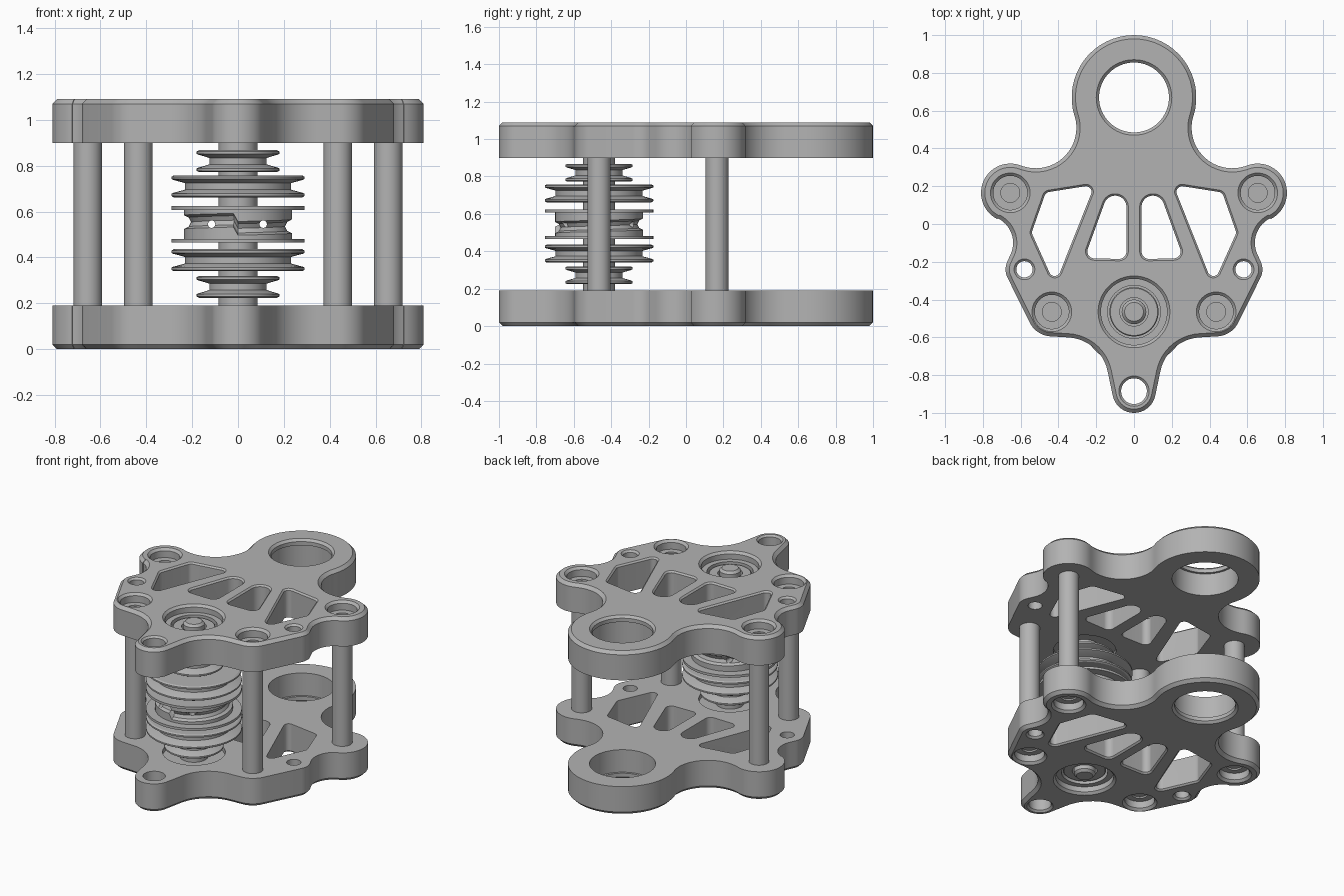
import bpy, bmesh
from math import sin, cos, pi, atan2, asin, hypot, ceil, radians
from mathutils import Matrix

cube = bpy.data.objects.get("Cube")
if cube:
    bpy.data.objects.remove(cube, do_unlink=True)

grey = bpy.data.materials.new("plain_grey")
grey.use_nodes = True
GREY = (0.45, 0.45, 0.45, 1)
grey.diffuse_color = GREY
grey.node_tree.nodes["Principled BSDF"].inputs["Base Color"].default_value = GREY

HEIGHT, THICK = 1.09, 0.19
AXLE_Y = -0.465


def belt(circles, offset=0.0):
    """Outline running tangent round circles (x, y, r); negative r curves inward."""
    n = len(circles)
    heads = []
    for i, (x, y, r) in enumerate(circles):
        u, v, s = circles[(i + 1) % n]
        ratio = (s - r) / hypot(u - x, v - y)
        heads.append(atan2(v - y, u - x) - asin(max(-1, min(1, ratio))))
    pts = []
    for i, (x, y, r) in enumerate(circles):
        start = heads[i - 1]
        turn = (heads[i] - start) % (2 * pi)
        if r < 0:
            turn -= 2 * pi
        if abs(turn) > 1.9 * pi:
            turn = 0
        steps = max(2, ceil(abs(turn) / 0.12))
        for k in range(steps + 1):
            a = start + turn * k / steps
            pts.append((x + (r + offset) * sin(a), y - (r + offset) * cos(a)))
    return pts


def loft(bm, rings, closed=False):
    """Skin rings of 3D points; cap the ends, or join last to first."""
    rows = [[bm.verts.new(p) for p in ring] for ring in rings]
    n = len(rows[0])
    pairs = list(zip(rows, rows[1:])) + ([(rows[-1], rows[0])] if closed else [])
    for a, b in pairs:
        for i in range(n):
            j = (i + 1) % n
            bm.faces.new((a[i], a[j], b[j], b[i]))
    if not closed:
        bm.faces.new(rows[0][::-1])
        bm.faces.new(rows[-1])


def prism(bm, circles, sections):
    loft(bm, [[(x, y, z) for x, y in belt(circles, off)] for z, off in sections])


def revolve(bm, x, y, profile, closed=False, segs=64):
    loft(bm, [[(x + r * cos(2 * pi * k / segs), y + r * sin(2 * pi * k / segs), z)
               for k in range(segs)] for r, z in profile], closed)


def finish(name, bm):
    bmesh.ops.recalc_face_normals(bm, faces=bm.faces)
    mesh = bpy.data.meshes.new(name)
    bm.to_mesh(mesh)
    bm.free()
    obj = bpy.data.objects.new(name, mesh)
    bpy.context.collection.objects.link(obj)
    mesh.materials.append(grey)
    return obj


def select(obj):
    bpy.ops.object.select_all(action='DESELECT')
    obj.select_set(True)
    bpy.context.view_layer.objects.active = obj


def smooth(obj):
    select(obj)
    bpy.ops.object.shade_smooth_by_angle(angle=radians(25))


def cut(obj, cutter):
    select(obj)
    mod = obj.modifiers.new("cut", 'BOOLEAN')
    mod.solver = 'EXACT'
    mod.object = cutter
    bpy.ops.object.modifier_apply(modifier=mod.name)
    bpy.data.objects.remove(cutter, do_unlink=True)


def mirror_up(obj, name):
    """Copy a lower part to the matching place at the top."""
    twin = obj.copy()
    twin.data = obj.data.copy()
    twin.name = name
    twin.data.transform(Matrix.Translation((0, 0, HEIGHT)) @ Matrix.Diagonal((1, 1, -1, 1)))
    twin.data.flip_normals()
    bpy.context.collection.objects.link(twin)


def flip_x(circles):
    return [(-x, y, r) for x, y, r in reversed(circles)]


# Plate outline
POSTS = [(0.655, 0.165), (0.435, AXLE_Y)]
side = [(0.36, -0.825, -0.225), (0.435, AXLE_Y, 0.13), (0.58, -0.24, 0.1),
        (0.785, -0.1, -0.145), (0.655, 0.165, 0.155), (0.52, 0.51, -0.215)]
outline = [(0, -0.885, 0.115)] + side + [(0, 0.67, 0.33)] + flip_x(side)
bm = bmesh.new()
prism(bm, outline, [(0, -0.02), (0.02, 0), (THICK, 0)])
plate = finish("bottom_plate", bm)

# Plate windows, bores and counterbores
wide = [(0.42, -0.245, 0.03), (0.51, -0.045, 0.03), (0.445, 0.14, 0.03), (0.255, 0.17, 0.03)]
narrow = [(0.1, 0.09, 0.06), (0.08, -0.145, 0.04), (0.21, -0.145, 0.037)]
LOW, TOP = -0.01, THICK + 0.02
bm = bmesh.new()
for window in (wide, narrow):
    for shape in (window, flip_x(window)):
        prism(bm, shape, [(LOW, 0.02), (0.01, 0), (TOP, 0)])
for s in (-1, 1):
    for x, y in POSTS:
        revolve(bm, s * x, y, [(0.115, LOW), (0.09, 0.015), (0.09, 0.06), (0.05, 0.06), (0.05, 0.07)])
    revolve(bm, s * 0.58, -0.24, [(0.065, LOW), (0.043, 0.012), (0.043, TOP)])
revolve(bm, 0, -0.885, [(0.09, LOW), (0.068, 0.012), (0.068, TOP)])
revolve(bm, 0, 0.67, [(0.21, LOW), (0.185, 0.015), (0.185, 0.04), (0.2, 0.04), (0.2, TOP)])
revolve(bm, 0, AXLE_Y, [(0.2, LOW), (0.175, 0.015), (0.175, 0.05), (0.14, 0.05), (0.14, 0.12)])
revolve(bm, 0, AXLE_Y, [(0.19, 0.16), (0.19, TOP)])
cut(plate, finish("plate_cutter", bm))
smooth(plate)
mirror_up(plate, "top_plate")

# Axle bearings
bm = bmesh.new()
revolve(bm, 0, AXLE_Y, [(0.075, 0.06), (0.125, 0.06), (0.13, 0.065), (0.13, 0.13), (0.075, 0.13)], True)
bearing = finish("bottom_bearing", bm)
smooth(bearing)
mirror_up(bearing, "top_bearing")

# Spacer posts
for label, (x, y) in zip(("back", "front"), POSTS):
    for hand, s in (("left", 1), ("right", -1)):
        bm = bmesh.new()
        revolve(bm, s * x, y, [(0.062, THICK - 0.01), (0.062, HEIGHT - THICK + 0.01)], segs=48)
        smooth(finish(f"{label}_{hand}_post", bm))

# Axle with stepped, chamfered ends
half = [(0.05, 0.025), (0.065, 0.04), (0.065, 0.15), (0.085, 0.15)]
bm = bmesh.new()
revolve(bm, 0, AXLE_Y, half + [(r, HEIGHT - z) for r, z in reversed(half)])
smooth(finish("axle", bm))


# Grooved pulleys: rim radius, groove radius
def pulley(name, mid, rim, core):
    h = 0.048
    half = [(rim - 0.01, -h), (rim, -h + 0.006), (rim, -h + 0.016), (rim - 0.008, -h + 0.02),
            (core + 0.012, -0.018), (core, -0.014)]
    bm = bmesh.new()
    revolve(bm, 0, AXLE_Y, [(r, mid + z) for r, z in half] + [(r, mid - z) for r, z in reversed(half)])
    smooth(finish(name, bm))


pulley("lower_small_pulley", 0.272, 0.18, 0.125)
pulley("lower_large_pulley", 0.388, 0.29, 0.232)
pulley("upper_large_pulley", 0.71, 0.29, 0.232)
pulley("upper_small_pulley", 0.82, 0.18, 0.125)

# Spool discs
for name, z in (("lower_spool_disc", 0.465), ("upper_spool_disc", 0.608)):
    bm = bmesh.new()
    revolve(bm, 0, AXLE_Y, [(0.29, z), (0.29, z + 0.016)])
    smooth(finish(name, bm))

# Spool drum with one turn of spiral groove, stepped at the front
bm = bmesh.new()
rings, segs = [], 72
for r, z, follow in ((0.235, 0.478, 0), (0.235, 0.515, 1), (0.215, 0.525, 1),
                     (0.205, 0.545, 1), (0.215, 0.565, 1), (0.235, 0.575, 1), (0.235, 0.61, 0)):
    rings.append([(r * sin(2 * pi * k / segs), AXLE_Y - r * cos(2 * pi * k / segs),
                   z + follow * 0.036 * (k / segs - 0.5)) for k in range(segs)])
loft(bm, rings)
drum = finish("spool_drum", bm)
bm = bmesh.new()
for x in (-0.115, 0.11):
    bmesh.ops.create_cone(bm, cap_ends=True, segments=20, radius1=0.016, radius2=0.016, depth=0.7,
                          matrix=Matrix.Translation((x, AXLE_Y, 0.545)) @ Matrix.Rotation(pi / 2, 4, 'X'))
cut(drum, finish("drum_cutter", bm))
smooth(drum)
